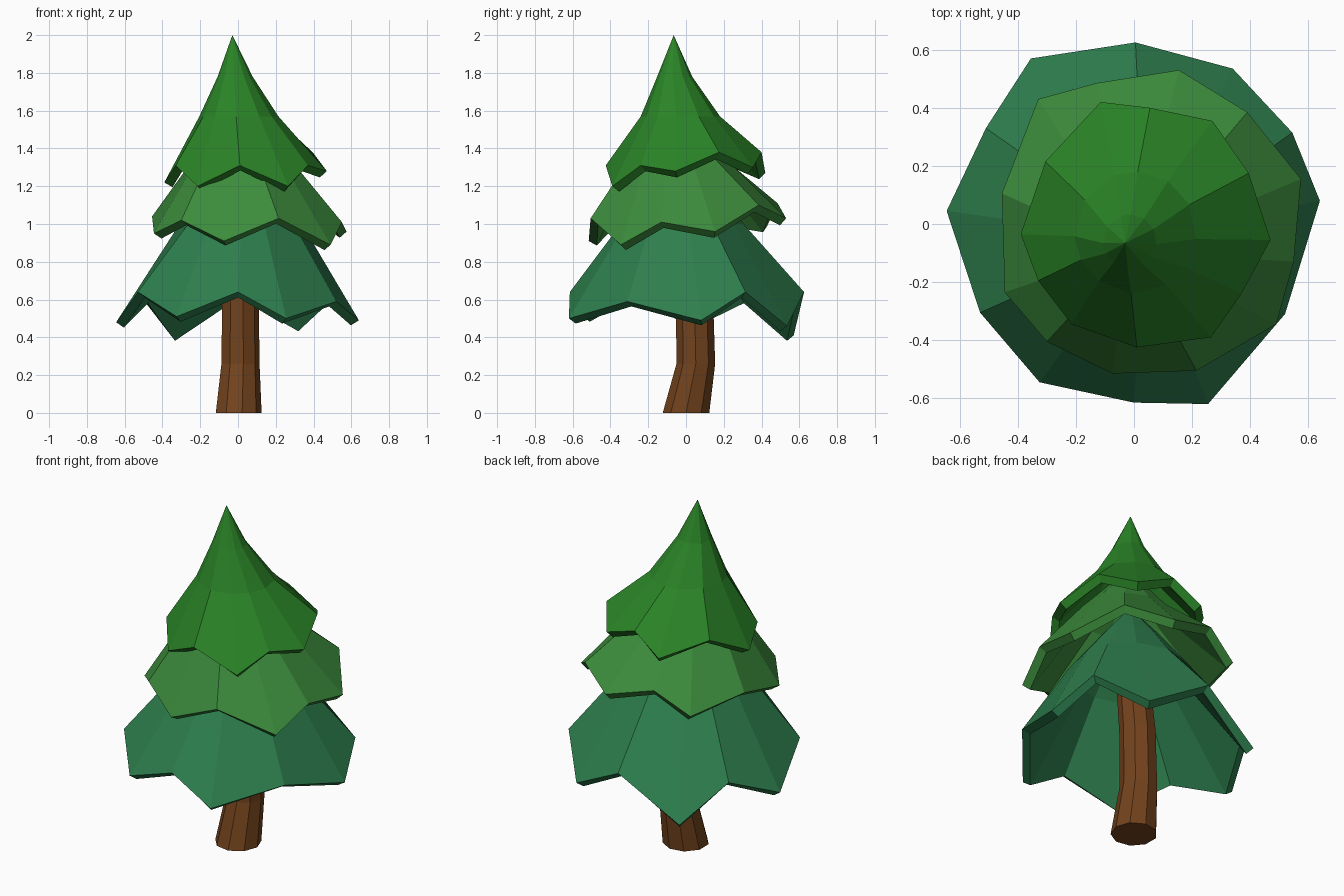
import bpy
from math import cos, sin, atan2, radians

if "Cube" in bpy.data.objects:
    bpy.data.objects.remove(bpy.data.objects["Cube"])


def make(name, verts, faces, color):
    me = bpy.data.meshes.new(name)
    me.from_pydata(verts, [], faces)
    me.update()
    ob = bpy.data.objects.new(name, me)
    bpy.context.collection.objects.link(ob)
    mat = bpy.data.materials.new(name + "_color")
    mat.diffuse_color = (*color, 1)
    mat.use_nodes = True
    mat.node_tree.nodes["Principled BSDF"].inputs["Base Color"].default_value = mat.diffuse_color
    me.materials.append(mat)
    return ob


def bridge(n, rings):
    return [(r * n + i, r * n + (i + 1) % n, (r + 1) * n + (i + 1) % n, (r + 1) * n + i)
            for r in range(rings - 1) for i in range(n)]


def tier(name, rim, rings, apex, color):
    """Thin zigzag skirt: hand-placed rim, round rings (x, y, z, radius), pointed tip."""
    n = len(rim)
    mx, my = (sum(p[k] for p in rim) / n for k in (0, 1))
    angles = [atan2(p[1] - my, p[0] - mx) for p in rim]
    verts = list(rim)
    for x, y, z, r in rings:
        verts += [(x + r * cos(a), y + r * sin(a), z) for a in angles]
    faces = bridge(n, len(rings) + 1)
    last = n * len(rings)
    verts.append(apex)
    faces += [(last + i, last + (i + 1) % n, len(verts) - 1) for i in range(n)]
    ob = make(name, verts, faces, color)
    mod = ob.modifiers.new("thickness", "SOLIDIFY")
    mod.thickness = 0.05
    mod.offset = -1


# Bent nine-sided trunk
N = 9
verts = []
sections = [(0, 0, 0, .125), (.01, .052, .26, .104), (.01, .045, .6, .1), (.01, 0, 1.0, .09)]
for x, y, z, r in sections:
    verts += [(x + r * cos(radians(40 * i)), y + r * sin(radians(40 * i)), z) for i in range(N)]
faces = bridge(N, len(sections))
faces += [tuple(reversed(range(N))), tuple(range(3 * N, 4 * N))]
make("trunk", verts, faces, (.17, .055, .012))

# Lower foliage
tier("lower_foliage",
     [(0, -.615, .64), (.255, -.62, .5), (.52, -.31, .59), (.64, .08, .49),
      (.545, .315, .64), (.34, .535, .46), (.005, .625, .64), (-.355, .57, .41),
      (-.51, .33, .61), (-.645, .045, .48), (-.53, -.305, .64), (-.325, -.545, .51)],
     [(.015, -.02, 1.0, .325), (.01, -.02, 1.2, .17)], (.01, -.02, 1.4),
     (.027, .21, .075))

# Middle foliage
tier("middle_foliage",
     [(-.075, -.515, .91), (.215, -.505, 1.03), (.49, -.345, .89), (.55, -.13, 1.01),
      (.575, .155, .96), (.39, .385, 1.1), (.155, .53, 1.03), (-.13, .485, 1.11),
      (-.33, .43, .99), (-.455, .105, 1.04), (-.445, -.235, .95), (-.3, -.405, 1.02)],
     [(.02, -.05, 1.36, .25), (.01, -.05, 1.5, .13)], (0, -.05, 1.66),
     (.045, .26, .045))

# Top foliage
tier("top_foliage",
     [(.01, -.425, 1.31), (.265, -.39, 1.2), (.37, -.24, 1.31), (.47, -.055, 1.28),
      (.395, .175, 1.38), (.27, .355, 1.3), (.055, .4, 1.38), (-.115, .42, 1.27),
      (-.305, .215, 1.35), (-.39, -.035, 1.22), (-.33, -.195, 1.31), (-.215, -.345, 1.2)],
     [(.005, -.03, 1.57, .21), (-.015, -.06, 1.78, .093)], (-.03, -.065, 2.0),
     (.023, .23, .02))
